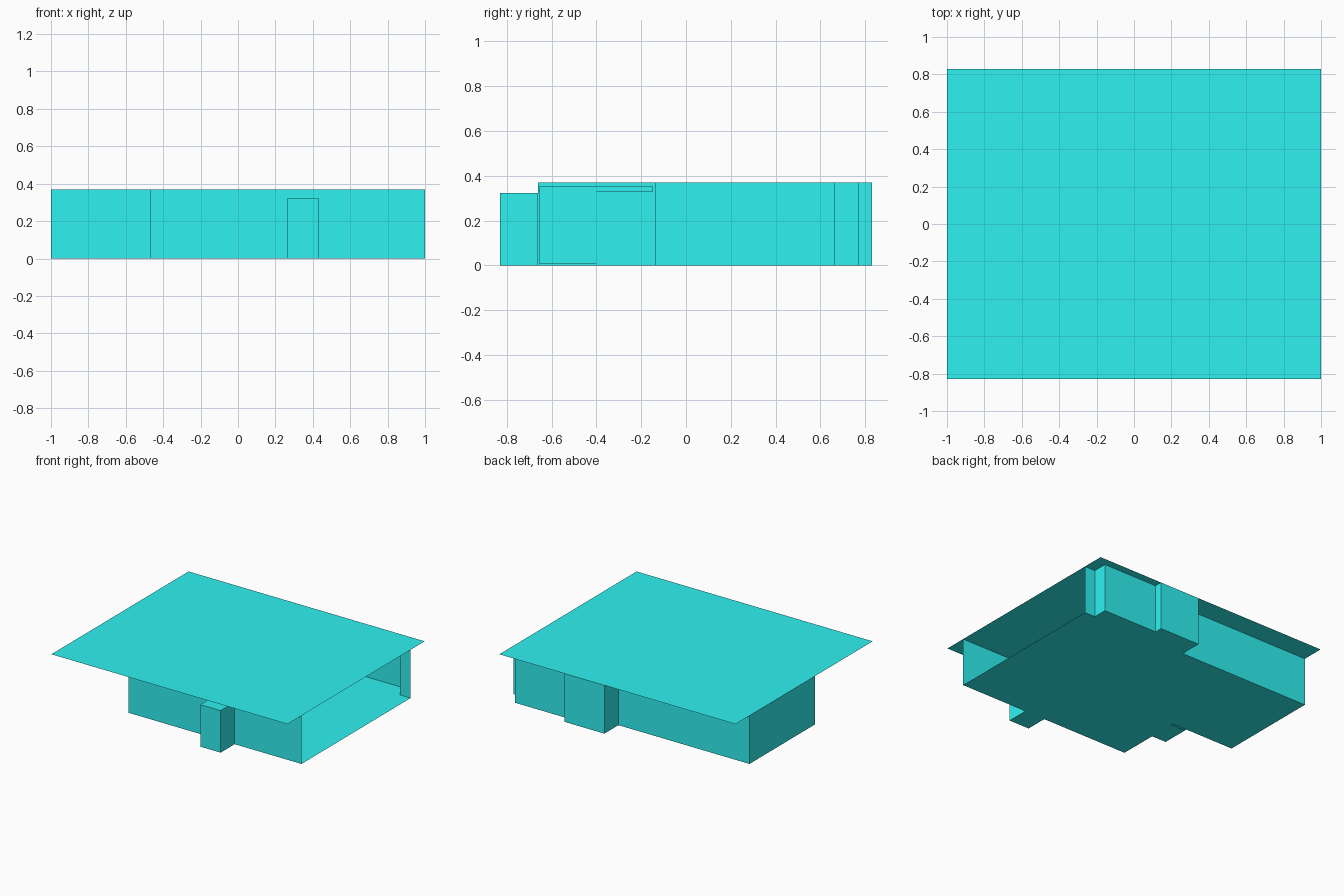
import bpy

if "Cube" in bpy.data.objects:
    bpy.data.objects.remove(bpy.data.objects["Cube"])

H = 0.37       # ceiling height
Y = 0.83       # ceiling half depth
W = 0.66       # main wall half depth

mat = bpy.data.materials.new("cyan")
mat.diffuse_color = (0.03, 0.88, 0.88, 1)
mat.use_nodes = True
mat.node_tree.nodes["Principled BSDF"].inputs["Base Color"].default_value = mat.diffuse_color


def mesh_object(name, verts, faces):
    me = bpy.data.meshes.new(name)
    me.from_pydata(verts, [], faces)
    me.update()
    me.materials.append(mat)
    ob = bpy.data.objects.new(name, me)
    bpy.context.collection.objects.link(ob)
    return ob


def flat(name, outline, z):
    """Horizontal sheet from a 2D outline."""
    return mesh_object(name, [(x, y, z) for x, y in outline], [range(len(outline))])


def walls(name, path, z0=0.0, z1=H):
    """Thin vertical sheets following a 2D path."""
    n = len(path)
    verts = [(x, y, z0) for x, y in path] + [(x, y, z1) for x, y in path]
    return mesh_object(name, verts, [(i, i + 1, n + i + 1, n + i) for i in range(n - 1)])


def rect(x0, x1, y0, y1):
    return [(x0, y0), (x1, y0), (x1, y1), (x0, y1)]


def box(name, x0, x1, y0, y1, z0, z1):
    p = rect(x0, x1, y0, y1)
    verts = [(x, y, z) for z in (z0, z1) for x, y in p]
    faces = [(3, 2, 1, 0), (4, 5, 6, 7)]
    faces += [(i, (i + 1) % 4, (i + 1) % 4 + 4, i + 4) for i in range(4)]
    return mesh_object(name, verts, faces)


# ceiling over everything
flat("ceiling", rect(-1, 1, -Y, Y), H)

# back wall with deep bay and shallow window niche, then the left side and notch
perimeter = [(1, W), (0.91, W), (0.91, 0.77), (0.45, 0.77), (0.45, Y), (0.11, Y),
             (0.11, W), (-1, W), (-1, -0.135), (-0.467, -0.135), (-0.467, -W)]
walls("back_and_left_walls", perimeter)

# L-shaped floor including the bay and niche; the right side is open
flat("floor", perimeter + [(1, -W)], 0)

# front wall on both sides of the door recess
walls("front_wall_left", [(-0.467, -W), (0.262, -W)])
walls("front_wall_right", [(0.434, -W), (1, -W)])
walls("front_wall_lintel", [(0.262, -W), (0.434, -W)], 0.322, H)

# door recess sticking out at the front
recess = rect(0.262, 0.434, -Y, -W)
walls("recess_walls", [recess[3], recess[0], recess[1], recess[2]], 0, 0.322)
flat("recess_floor", recess, 0)
flat("recess_top", recess, 0.322)

# threshold outside the notch
flat("threshold", rect(-0.59, -0.467, -0.36, -0.15), 0)

# thin sliding panels and rail against the notch wall
box("sliding_panel_front", -0.460, -0.456, -0.655, -0.40, 0.005, 0.327)
box("sliding_panel_rear", -0.465, -0.462, -0.40, -0.185, 0.005, 0.327)
box("panel_rail", -0.466, -0.454, -0.655, -0.15, 0.327, 0.355)
